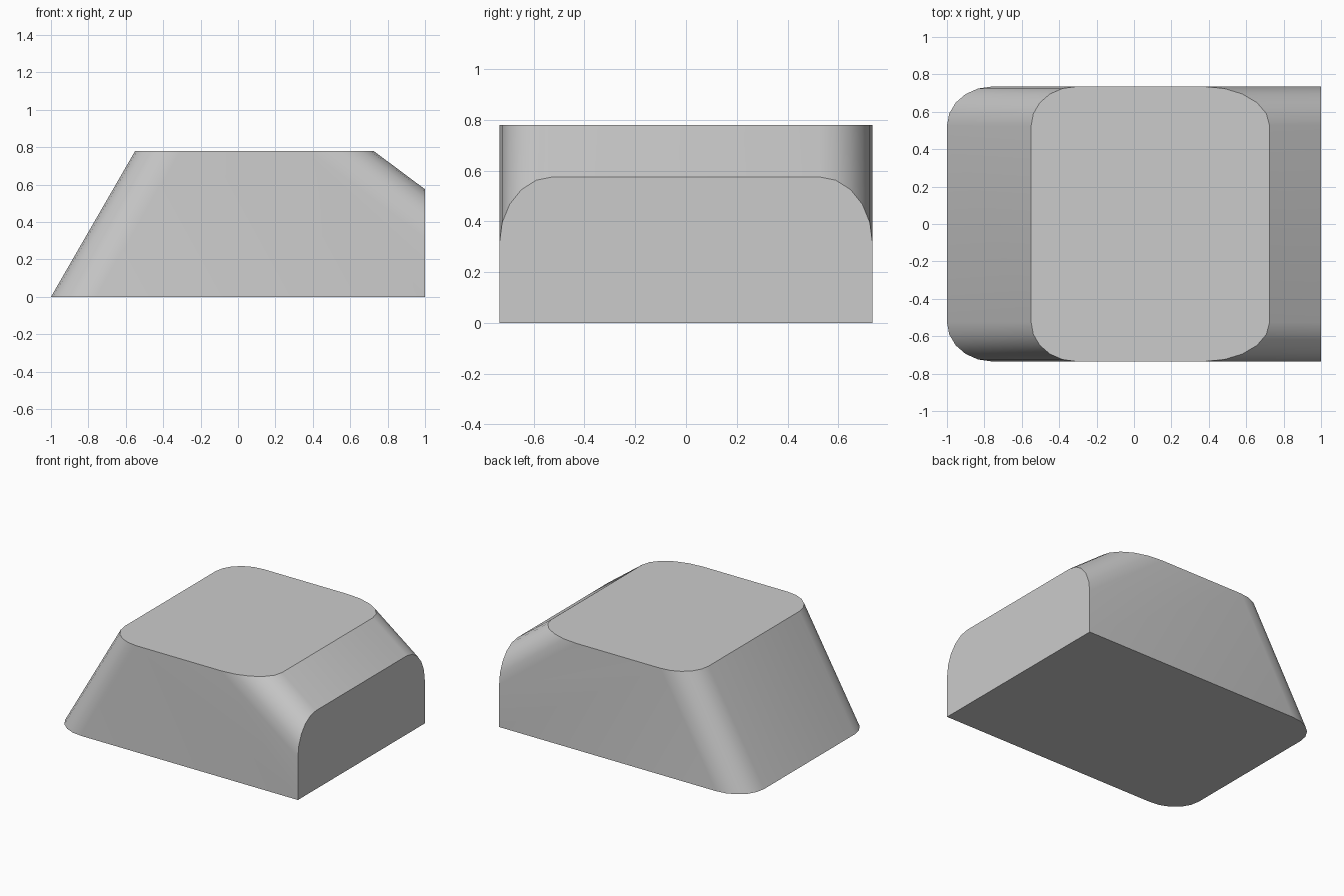
import bpy
import bmesh
import math

if "Cube" in bpy.data.objects:
    bpy.data.objects.remove(bpy.data.objects["Cube"])

HALF_DEPTH = 0.735
ROUNDING = 0.21

# Side profile (x, z): sloped left end, chamfered upper right
profile = [(-1, 0), (1, 0), (1, 0.575), (0.725, 0.78), (-0.55, 0.78)]

bm = bmesh.new()
front = bm.faces.new([bm.verts.new((x, -HALF_DEPTH, z)) for x, z in profile])
extruded = bmesh.ops.extrude_face_region(bm, geom=[front], use_keep_orig=True)
for v in extruded["geom"]:
    if isinstance(v, bmesh.types.BMVert):
        v.co.y = HALF_DEPTH
bmesh.ops.recalc_face_normals(bm, faces=bm.faces)

# Round the four sloping edges
sloped = []
for e in bm.edges:
    d = e.verts[1].co - e.verts[0].co
    if abs(d.x) > 0.01 and abs(d.z) > 0.01:
        sloped.append(e)
bmesh.ops.bevel(bm, geom=sloped, offset=ROUNDING, offset_type='OFFSET',
                segments=5, profile=0.5, affect='EDGES')
bmesh.ops.recalc_face_normals(bm, faces=bm.faces)

# Solid block
mesh = bpy.data.meshes.new("sloped_block")
bm.to_mesh(mesh)
bm.free()
block = bpy.data.objects.new("sloped_block", mesh)
bpy.context.collection.objects.link(block)
bpy.context.view_layer.objects.active = block
block.select_set(True)
bpy.ops.object.shade_smooth_by_angle(angle=math.radians(30))
